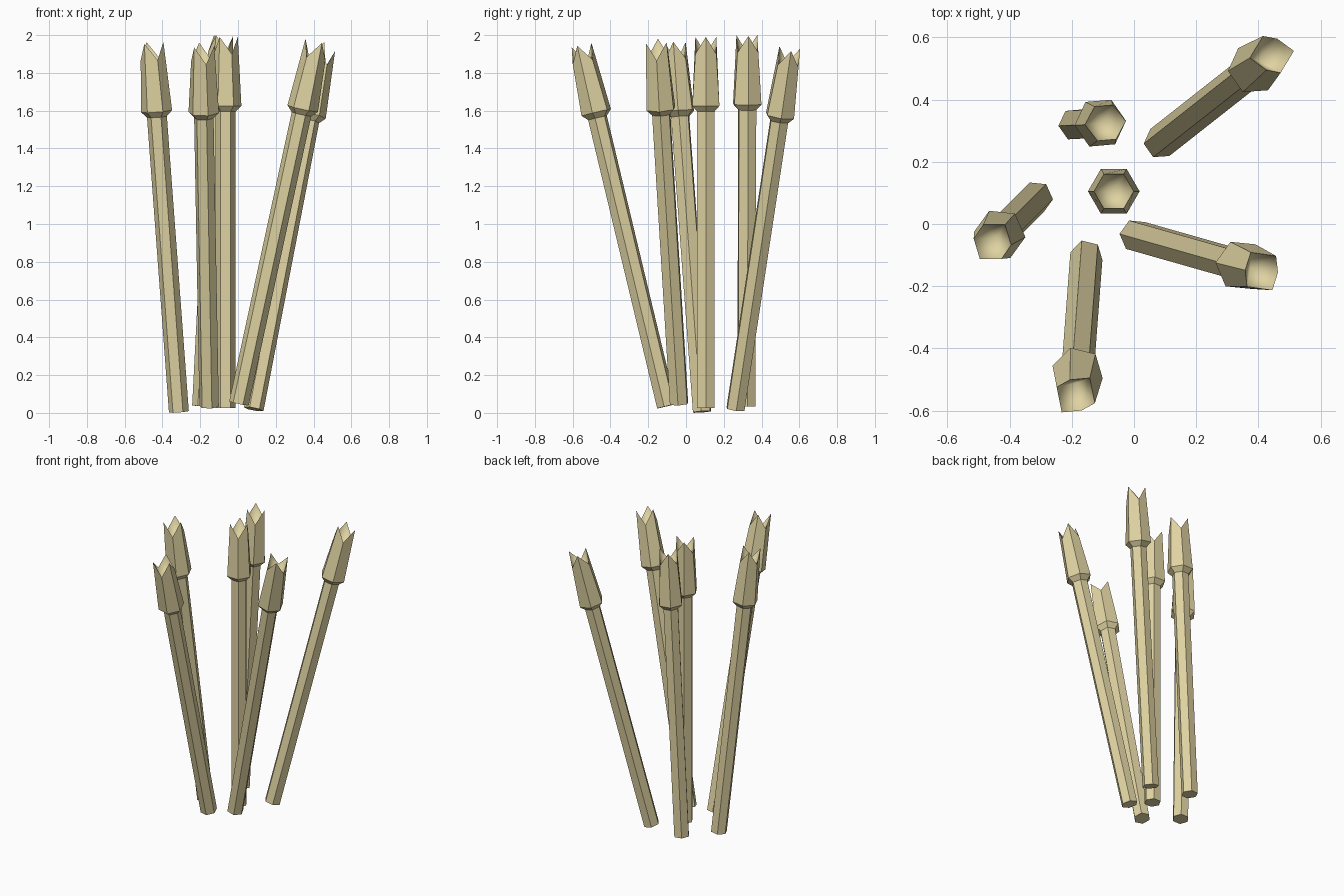
import bpy, bmesh, math
from mathutils import Vector, Matrix

if "Cube" in bpy.data.objects:
    bpy.data.objects.remove(bpy.data.objects["Cube"])

mat = bpy.data.materials.new("dry_reed")
mat.diffuse_color = (0.74, 0.65, 0.36, 1)
mat.use_nodes = True
mat.node_tree.nodes["Principled BSDF"].inputs["Base Color"].default_value = mat.diffuse_color

SIDES = 6
LENGTH = 1.92                      # base to mean rim height
# (distance along axis, radius): shaft foot, shaft top, head flare, head rim
PROFILE = [(0, 0.053), (1.57, 0.053), (1.60, 0.083), (LENGTH, 0.064)]
TOOTH = 0.045                      # rim points alternate up and down
PIT = 1.75                         # bottom of the hollow in the head


def make_reed(name, base, top_xy, roll):
    bm = bmesh.new()
    rings = []
    for i, (s, r) in enumerate(PROFILE):
        ring = []
        for k in range(SIDES):
            a = k * math.tau / SIDES
            dz = TOOTH * (1 if k % 2 == 0 else -1) if i == 3 else 0
            ring.append(bm.verts.new((r * math.cos(a), r * math.sin(a), s + dz)))
        rings.append(ring)
    # shaft and head sides
    for lo, hi in zip(rings, rings[1:]):
        for k in range(SIDES):
            n = (k + 1) % SIDES
            bm.faces.new((lo[k], lo[n], hi[n], hi[k]))
    # foot cap
    bm.faces.new(rings[0][::-1])
    # softly shaded hollow in the head
    pit = bm.verts.new((0, 0, PIT))
    for k in range(SIDES):
        f = bm.faces.new((rings[-1][k], rings[-1][(k + 1) % SIDES], pit))
        f.smooth = True
    # lean towards the head position
    dx, dy = top_xy[0] - base[0], top_xy[1] - base[1]
    lean = Vector((dx, dy, math.sqrt(LENGTH ** 2 - dx * dx - dy * dy)))
    rot = Vector((0, 0, 1)).rotation_difference(lean).to_matrix().to_4x4()
    bm.transform(Matrix.Translation(base) @ rot
                 @ Matrix.Rotation(math.radians(roll), 4, 'Z'))
    me = bpy.data.meshes.new(name)
    bm.to_mesh(me)
    bm.free()
    me.materials.append(mat)
    ob = bpy.data.objects.new(name, me)
    bpy.context.collection.objects.link(ob)


# name, foot centre, head rim centre (x, y), roll in degrees
make_reed("reed_centre", (-0.065, 0.105, 0.025), (-0.065, 0.105), 0)
make_reed("reed_left", (-0.313, 0.085, 0.006), (-0.455, -0.057), -6)
make_reed("reed_back_left", (-0.19, 0.32, 0.036), (-0.092, 0.325), 5)
make_reed("reed_back_right", (0.083, 0.262, 0.02), (0.443, 0.545), 5)
make_reed("reed_front_right", (0.005, -0.037, 0.05), (0.41, -0.152), 174)
make_reed("reed_front", (-0.153, -0.103, 0.035), (-0.187, -0.55), -14)
